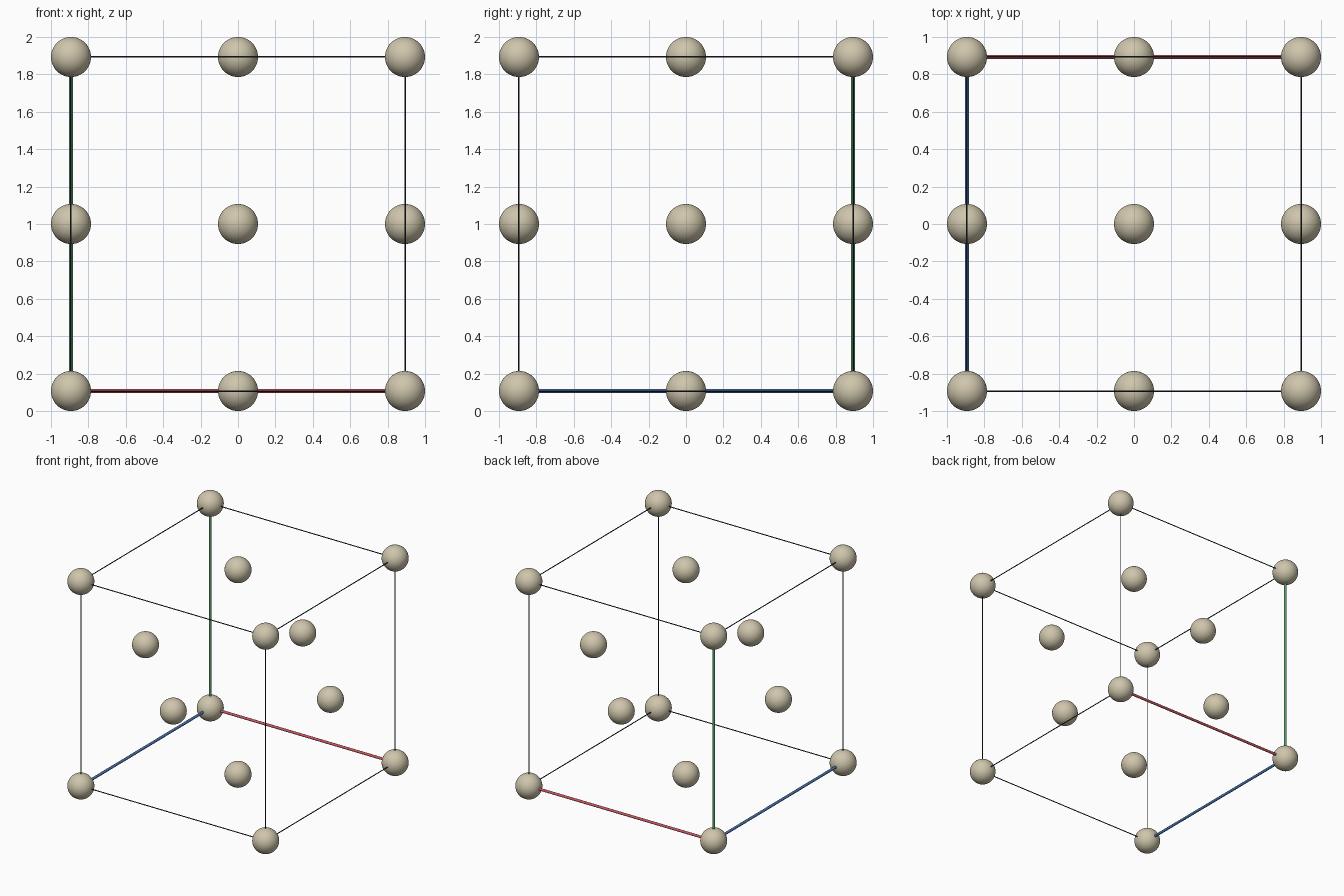
import bpy
from mathutils import Vector

if "Cube" in bpy.data.objects:
    bpy.data.objects.remove(bpy.data.objects["Cube"])

R = 0.107            # atom radius
H = 1.0 - R          # half the cell edge
MID = Vector((0, 0, 1))


def material(name, rgb):
    m = bpy.data.materials.new(name)
    m.diffuse_color = (*rgb, 1)
    m.use_nodes = True
    m.node_tree.nodes["Principled BSDF"].inputs["Base Color"].default_value = m.diffuse_color
    return m


BEIGE = material("beige", (0.62, 0.56, 0.41))
DARK = material("dark_slate", (0.02, 0.03, 0.045))
RED = material("red", (0.60, 0.10, 0.12))
GREEN = material("green", (0.10, 0.33, 0.15))
BLUE = material("blue", (0.07, 0.19, 0.46))


def finish(name, mat):
    ob = bpy.context.object
    ob.name = name
    ob.data.materials.append(mat)
    bpy.ops.object.shade_smooth_by_angle()


def atom(name, p):
    bpy.ops.mesh.primitive_uv_sphere_add(
        segments=48, ring_count=24, radius=R, location=MID + H * Vector(p))
    finish(name, BEIGE)


def rod(name, a, b, radius, mat):
    a, b = MID + H * Vector(a), MID + H * Vector(b)
    d = b - a
    bpy.ops.mesh.primitive_cylinder_add(
        vertices=16, radius=radius, depth=d.length, location=(a + b) / 2,
        rotation=d.to_track_quat('Z', 'Y').to_euler())
    finish(name, mat)


# Corner atoms
corners = [(x, y, z) for x in (-1, 1) for y in (-1, 1) for z in (-1, 1)]
for c in corners:
    atom("corner_atom", c)

# Face-centre atoms
for axis in range(3):
    for s in (-1, 1):
        p = [0, 0, 0]
        p[axis] = s
        atom("face_atom", p)

# Cell edges: three thick coloured axes from the origin corner, the rest thin
origin = (-1, 1, -1)
axes = [("red_axis", RED), ("blue_axis", BLUE), ("green_axis", GREEN)]
for i, a in enumerate(corners):
    for b in corners[i + 1:]:
        diff = [k for k in range(3) if a[k] != b[k]]
        if len(diff) != 1:
            continue
        if origin in (a, b):
            name, mat = axes[diff[0]]
            rod(name, a, b, 0.011, mat)
        else:
            rod("cell_edge", a, b, 0.004, DARK)
